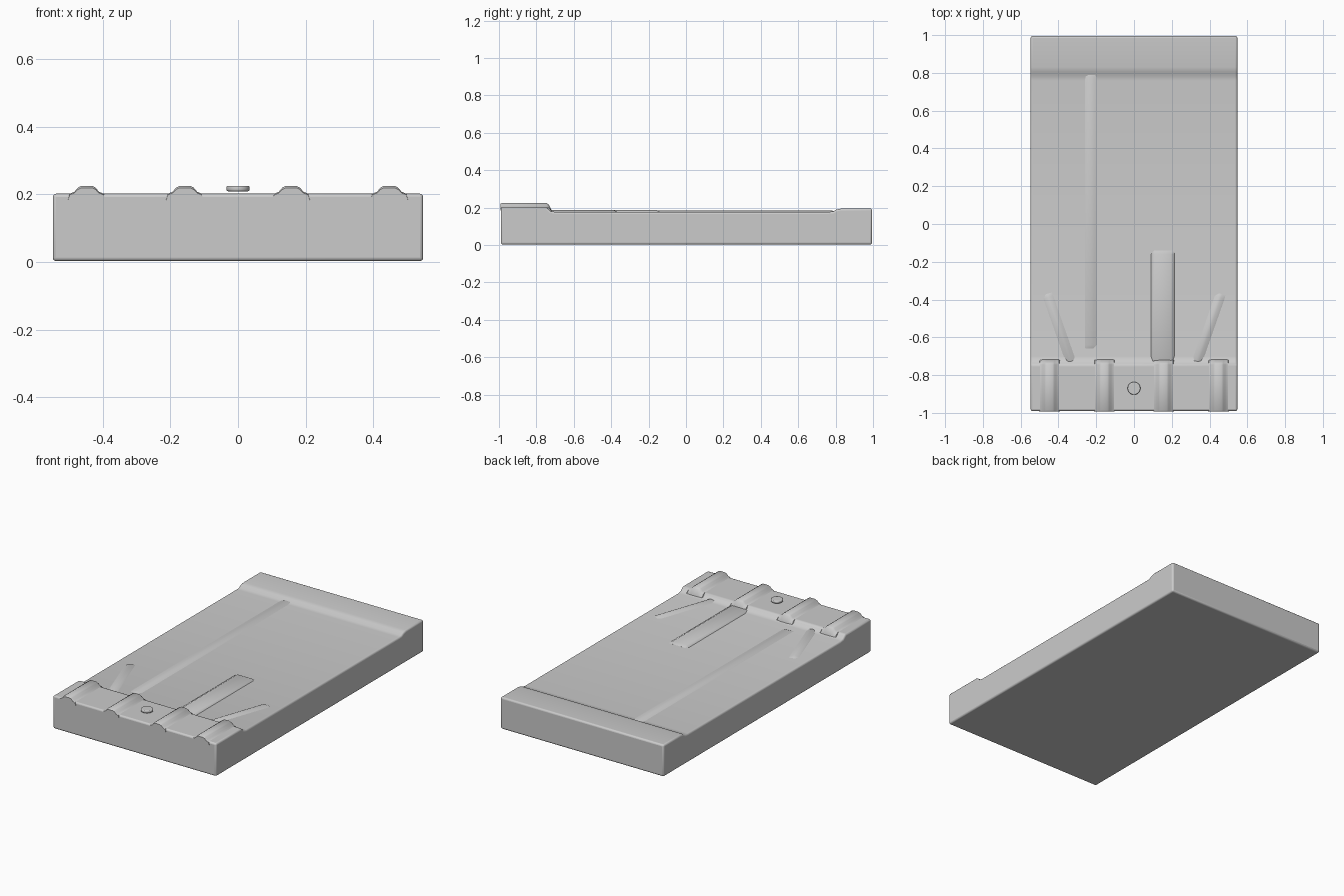
import bpy, bmesh, math
from mathutils import Matrix, Vector

if "Cube" in bpy.data.objects:
    bpy.data.objects.remove(bpy.data.objects["Cube"])


def finish(name, bm, bevel=0.0, segments=3):
    bmesh.ops.recalc_face_normals(bm, faces=bm.faces)
    me = bpy.data.meshes.new(name)
    bm.to_mesh(me)
    bm.free()
    ob = bpy.data.objects.new(name, me)
    bpy.context.collection.objects.link(ob)
    bpy.ops.object.select_all(action='DESELECT')
    bpy.context.view_layer.objects.active = ob
    ob.select_set(True)
    if bevel:
        m = ob.modifiers.new("soft_edges", 'BEVEL')
        m.width = bevel
        m.segments = segments
        m.limit_method = 'ANGLE'
        m.angle_limit = math.radians(35)
    bpy.ops.object.shade_smooth_by_angle(angle=math.radians(40))
    return ob


def loft(name, sections, bevel=0.0):
    """Skin between matching closed cross-sections and cap both ends."""
    bm = bmesh.new()
    rings = [[bm.verts.new(p) for p in s] for s in sections]
    n = len(rings[0])
    for a, b in zip(rings, rings[1:]):
        for i in range(n):
            j = (i + 1) % n
            bm.faces.new((a[i], a[j], b[j], b[i]))
    bm.faces.new(rings[0])
    bm.faces.new(rings[-1])
    return finish(name, bm, bevel)


# Slab: stepped side profile (y, z) swept across the width
side = [(-0.99, 0.003), (0.995, 0.003), (0.995, 0.195), (0.83, 0.195), (0.805, 0.19),
        (0.785, 0.179), (0.76, 0.177), (-0.70, 0.177), (-0.725, 0.182),
        (-0.745, 0.202), (-0.99, 0.202)]
loft("slab", [[(x, y, z) for y, z in side] for x in (-0.547, 0.547)], 0.01)

# Four flared ribs across the front block
rib = [(-0.055, 0.185), (-0.05, 0.202), (-0.036, 0.208), (-0.026, 0.220), (-0.016, 0.225),
       (0.016, 0.225), (0.026, 0.220), (0.036, 0.208), (0.05, 0.202), (0.055, 0.185)]
for side_name, s in (("left", -1), ("right", 1)):
    for kind, x in (("outer", 0.447), ("inner", 0.157)):
        loft(f"{kind}_{side_name}_rib",
             [[(s * x + u, y, z - drop * (z - 0.175)) for u, z in rib]
              for y, drop in ((-0.993, 0.12), (-0.985, 0), (-0.745, 0), (-0.733, 0.2), (-0.715, 0.95))])


# Low raised strips on the recessed panel
def strip(name, start, end, width, top):
    a, b = Vector((*start, 0)), Vector((*end, 0))
    d = (b - a).normalized()
    side_dir = Vector((d.y, -d.x, 0))
    h = width / 2
    prof = [(-h - 0.015, 0.17), (-h - 0.012, 0.177), (-h + 0.008, top),
            (h - 0.008, top), (h + 0.012, 0.177), (h + 0.015, 0.17)]
    ends = ((a, 0.9), (a + d * 0.02, 0), (b - d * 0.02, 0), (b, 0.9))
    loft(name, [[p + side_dir * u + Vector((0, 0, z - f * max(0, z - 0.176)))
                 for u, z in prof] for p, f in ends])


strip("long_strip", (-0.228, 0.80), (-0.228, -0.66), 0.04, 0.185)
strip("short_strip", (0.152, -0.14), (0.152, -0.74), 0.10, 0.188)
for label, s in (("left", -1), ("right", 1)):
    strip(f"{label}_diagonal_strip", (s * 0.46, -0.37), (s * 0.33, -0.74), 0.03, 0.187)

# Small round button hovering just above the front block
bm = bmesh.new()
bmesh.ops.create_cone(bm, cap_ends=True, segments=32, radius1=0.034, radius2=0.034,
                      depth=0.016, matrix=Matrix.Translation((0, -0.87, 0.217)))
finish("button", bm, 0.005)
